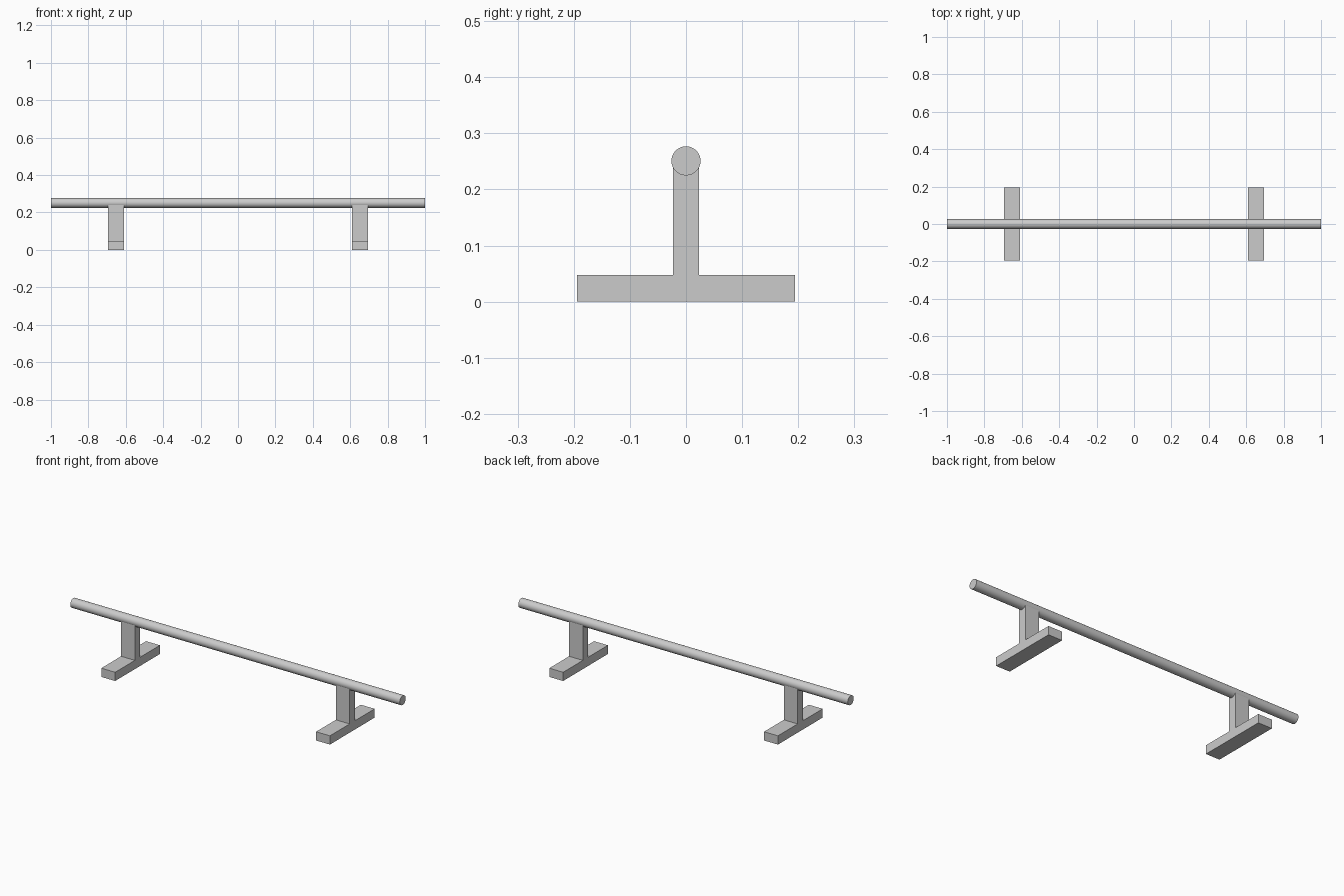
import bpy, bmesh, math

if "Cube" in bpy.data.objects:
    bpy.data.objects.remove(bpy.data.objects["Cube"])

BAR_R, BAR_Z = 0.026, 0.251
FOOT_X, FOOT_W = 0.652, 0.084


def make_stand(name, x):
    # T-shaped profile in the YZ plane, extruded along X
    half = [(0.194, 0), (0.194, 0.048), (0.023, 0.048), (0.023, 0.242)]
    profile = half + [(-y, z) for y, z in reversed(half)]
    bm = bmesh.new()
    face = bm.faces.new([bm.verts.new((x - FOOT_W / 2, y, z)) for y, z in profile])
    ext = bmesh.ops.extrude_face_region(bm, geom=[face])
    moved = [g for g in ext["geom"] if isinstance(g, bmesh.types.BMVert)]
    bmesh.ops.translate(bm, verts=moved, vec=(FOOT_W, 0, 0))
    bmesh.ops.recalc_face_normals(bm, faces=bm.faces)
    mesh = bpy.data.meshes.new(name)
    bm.to_mesh(mesh)
    bm.free()
    bpy.context.collection.objects.link(bpy.data.objects.new(name, mesh))


# Stands with floor foot and upright post
make_stand("left_stand", -FOOT_X)
make_stand("right_stand", FOOT_X)

# Long round rail
bpy.ops.mesh.primitive_cylinder_add(vertices=32, radius=BAR_R, depth=2,
                                    location=(0, 0, BAR_Z), rotation=(0, math.pi / 2, 0))
rail = bpy.context.object
rail.name = "rail"
bpy.ops.object.shade_smooth_by_angle(angle=math.radians(40))
